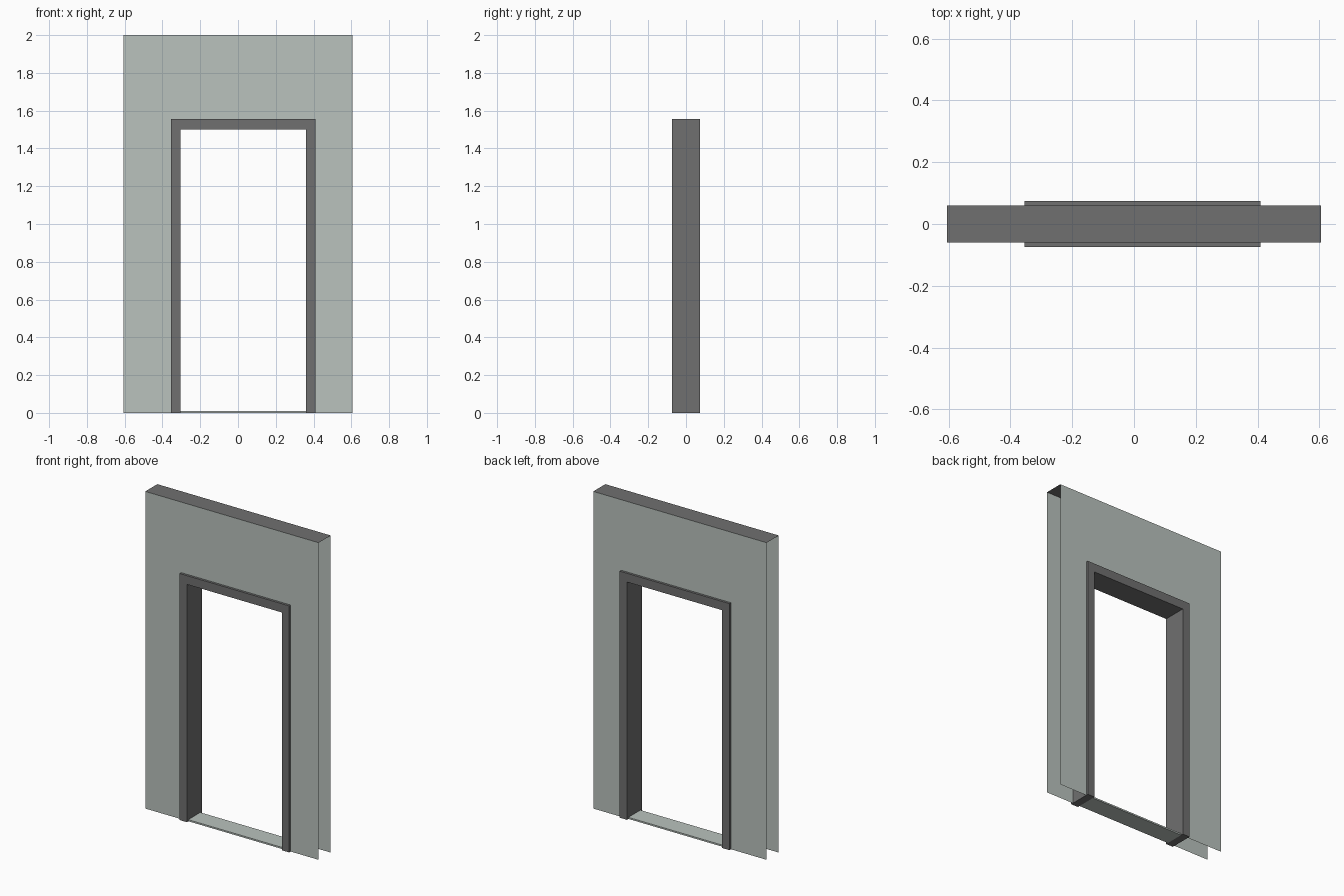
import bpy, bmesh

if "Cube" in bpy.data.objects:
    bpy.data.objects.remove(bpy.data.objects["Cube"])


def material(name, rgb):
    m = bpy.data.materials.new(name)
    m.diffuse_color = (*rgb, 1.0)
    m.use_nodes = True
    m.node_tree.nodes["Principled BSDF"].inputs["Base Color"].default_value = m.diffuse_color
    return m


WALL = material("pale grey green paint", (0.49, 0.54, 0.51))
TRIM = material("dark grey trim", (0.16, 0.16, 0.16))


def make(name, bm, mat):
    mesh = bpy.data.meshes.new(name)
    bm.to_mesh(mesh)
    bm.free()
    ob = bpy.data.objects.new(name, mesh)
    bpy.context.collection.objects.link(ob)
    mesh.materials.append(mat)
    return ob


def face(bm, pts):
    return bm.faces.new([bm.verts.new(p) for p in pts])


def arch(x0, x1, top, a, b, head):
    """Upside-down U outline around a doorway, in x and z."""
    return [(x0, 0), (x0, top), (x1, top), (x1, 0),
            (b, 0), (b, head), (a, head), (a, 0)]


W, H, D = 0.605, 2.0, 0.06          # wall half width, height, half depth
OUT_L, OUT_R, OUT_T = -0.355, 0.41, 1.555
IN_L, IN_R, IN_T = -0.305, 0.36, 1.50
FD = 0.075                          # frame half depth

# wall: two thin sheets, open at the ends
for name, y in (("wall_front", -D), ("wall_back", D)):
    bm = bmesh.new()
    pts = arch(-W, W, H, OUT_L, OUT_R, OUT_T)
    if y < 0:
        pts = pts[::-1]
    face(bm, [(x, y, z) for x, z in pts])
    bm.normal_update()
    f = bm.faces[:][0]
    if f.normal.y * y < 0:
        f.normal_flip()
    make(name, bm, WALL)

# wall top strip
bm = bmesh.new()
face(bm, [(-W, -D, H), (W, -D, H), (W, D, H), (-W, D, H)])
make("wall_top", bm, TRIM)

# door frame: extruded arch
bm = bmesh.new()
f = face(bm, [(x, -FD, z) for x, z in
              arch(OUT_L, OUT_R, OUT_T, IN_L, IN_R, IN_T)])
ext = bmesh.ops.extrude_face_region(bm, geom=[f], use_keep_orig=True)
moved = [v for v in ext["geom"] if isinstance(v, bmesh.types.BMVert)]
bmesh.ops.translate(bm, verts=moved, vec=(0, 2 * FD, 0))
bmesh.ops.recalc_face_normals(bm, faces=bm.faces[:])
make("door_frame", bm, TRIM)

# threshold between the jambs
bm = bmesh.new()
bmesh.ops.create_cube(bm, size=1)
bmesh.ops.scale(bm, verts=bm.verts[:], vec=(IN_R - IN_L, 2 * D, 0.01))
bmesh.ops.translate(bm, verts=bm.verts[:], vec=((IN_L + IN_R) / 2, 0, 0.005))
make("threshold", bm, WALL)
